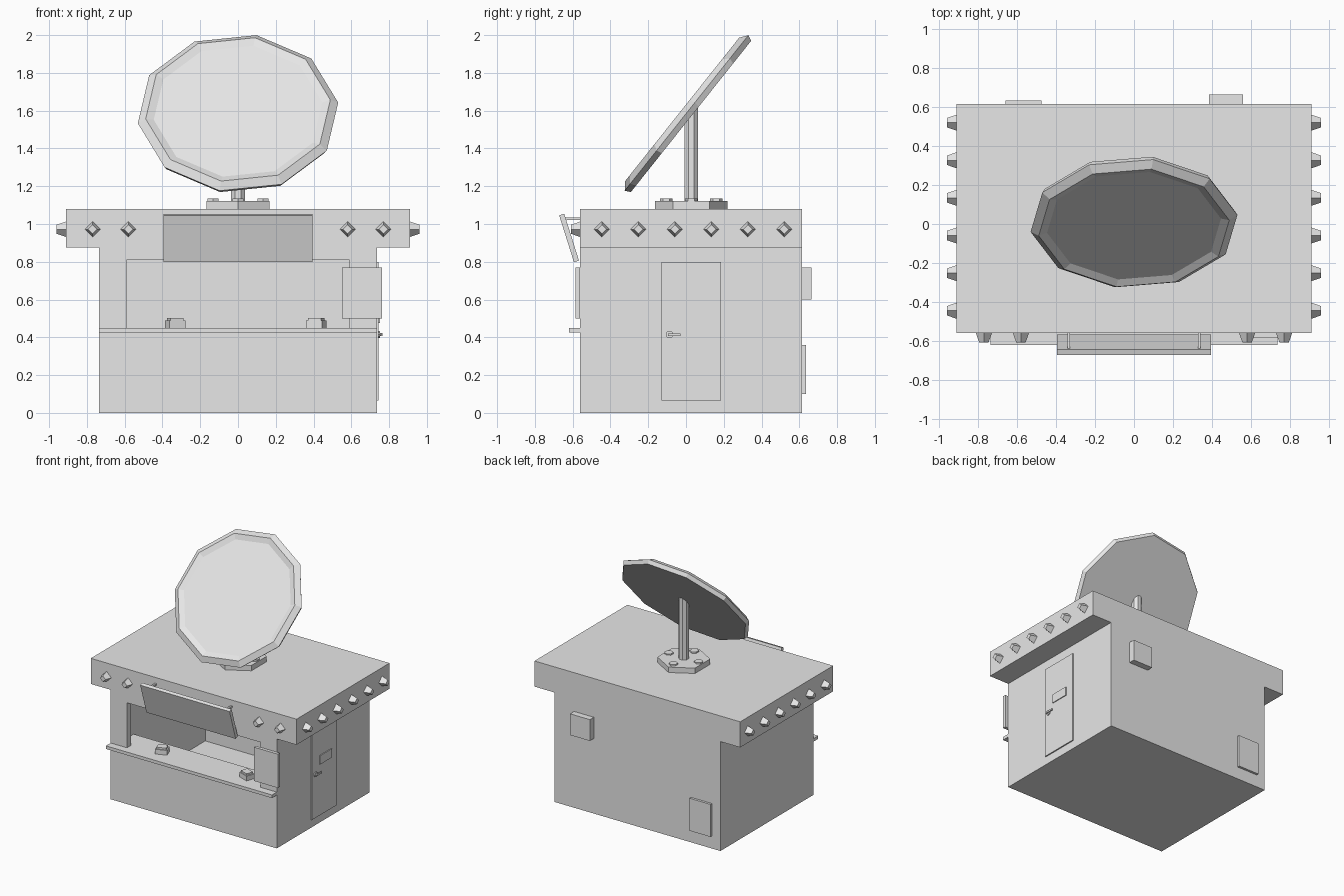
import bpy, bmesh, math
from mathutils import Matrix, Vector

old = bpy.data.objects.get("Cube")
if old:
    bpy.data.objects.remove(old, do_unlink=True)

grey = bpy.data.materials.new("plain_grey")
grey.use_nodes = True
colour = (0.8, 0.8, 0.8, 1)
grey.diffuse_color = colour
for node in grey.node_tree.nodes:
    if node.type == 'BSDF_PRINCIPLED':
        node.inputs["Base Color"].default_value = colour


def finish(name, bm):
    bmesh.ops.recalc_face_normals(bm, faces=bm.faces)
    mesh = bpy.data.meshes.new(name)
    bm.to_mesh(mesh)
    bm.free()
    mesh.materials.append(grey)
    obj = bpy.data.objects.new(name, mesh)
    bpy.context.scene.collection.objects.link(obj)
    return obj


def box(name, x, y, z):
    """Box from (min, max) ranges."""
    bm = bmesh.new()
    bmesh.ops.create_cube(bm, size=1)
    for v in bm.verts:
        v.co = [r[0] if c < 0 else r[1] for c, r in zip(v.co, (x, y, z))]
    return finish(name, bm)


def prism(name, base, direction, sides, r1, r2, length, turn=0):
    """Tapered prism growing from base along direction."""
    bm = bmesh.new()
    spin = Matrix.Rotation(math.radians(turn), 4, 'Z')
    bmesh.ops.create_cone(bm, cap_ends=True, segments=sides, radius1=r1,
                          radius2=r2, depth=length,
                          matrix=Matrix.Translation((0, 0, length / 2)) @ spin)
    aim = Vector((0, 0, 1)).rotation_difference(Vector(direction)).to_matrix().to_4x4()
    bm.transform(Matrix.Translation(base) @ aim)
    return finish(name, bm)


# Hollow cabin with a serving window
FRONT, BACK, SIDE = -0.56, 0.615, 0.735
cabin = box("cabin", (-SIDE, SIDE), (FRONT, BACK), (0, 0.875))
room = box("room_cutter", (-0.685, 0.685), (FRONT + 0.05, BACK - 0.05), (0.05, 0.84))
window = box("window_cutter", (-0.59, 0.59), (FRONT - 0.1, FRONT + 0.1), (0.43, 0.81))
for cutter in (room, window):
    cut = cabin.modifiers.new("cut", 'BOOLEAN')
    cut.operation = 'DIFFERENCE'
    cut.solver = 'EXACT'
    cut.object = cutter
bpy.context.view_layer.update()
graph = bpy.context.evaluated_depsgraph_get()
hollow = bpy.data.meshes.new_from_object(cabin.evaluated_get(graph))
cabin.modifiers.clear()
cabin.data = hollow
for cutter in (room, window):
    bpy.data.objects.remove(cutter, do_unlink=True)

box("roof", (-0.91, 0.91), (FRONT, BACK), (0.875, 1.08))

# Counter with two small dispensers
box("counter_ledge", (-SIDE, SIDE), (-0.62, FRONT), (0.425, 0.45))
box("counter_inner", (-0.69, 0.69), (FRONT, -0.34), (0.425, 0.45))
for name, x, turn in (("right", -0.333, 20), ("left", 0.415, -20)):
    for part, w, z in (("dispenser", 0.045, (0.45, 0.488)), ("dispenser_lid", 0.036, (0.488, 0.502))):
        item = box(f"{name}_{part}", (-w, w), (-w * 0.8, w * 0.8), z)
        item.location = (x, -0.48, 0)
        item.rotation_euler.z = math.radians(turn)

# Tilted awning and its stays
awning = box("awning", (-0.395, 0.395), (-0.014, 0.014), (-0.13, 0.13))
awning.location = (0, -0.619, 0.926)
awning.rotation_euler.x = math.radians(17.5)
for name, x in (("right", -0.335), ("left", 0.335)):
    box(f"{name}_awning_stay", (x - 0.007, x + 0.007), (-0.64, FRONT), (1.02, 1.034))

# Marquee lamps around the roof edge
for x in (-0.77, -0.58, 0.58, 0.77):
    prism("front_lamp", (x, FRONT, 0.972), (0, -1, 0), 4, 0.041, 0.024, 0.048)
for s in (-1, 1):
    for i in range(6):
        prism("side_lamp", (s * 0.91, -0.445 + i * 0.193, 0.972), (s, 0, 0),
              4, 0.041, 0.024, 0.05)

# Menu board and back wall boxes
box("menu_board", (0.55, 0.763), (-0.585, FRONT), (0.5, 0.77))
box("meter_box", (0.385, 0.56), (BACK, 0.665), (0.6, 0.77))
box("vent_panel", (-0.66, -0.475), (BACK, 0.634), (0.1, 0.36))

# Side door
box("door", (SIDE, 0.745), (-0.13, 0.185), (0.065, 0.8))
box("door_plate", (0.745, 0.752), (-0.035, 0.115), (0.475, 0.545))
prism("handle_rose", (0.745, -0.087, 0.415), (1, 0, 0), 10, 0.02, 0.02, 0.008)
prism("handle_stem", (0.75, -0.087, 0.415), (1, 0, 0), 8, 0.009, 0.009, 0.014)
box("handle_lever", (0.757, 0.765), (-0.094, -0.03), (0.408, 0.421))

# Dish mount: hexagonal foot, bolts, mast with slanted top
MAST_Y = 0.028
prism("mount_foot", (0, MAST_Y, 1.08), (0, 0, 1), 6, 0.192, 0.192, 0.043)
for dx, dy in ((1, 0), (-1, 0), (0, 1), (0, -1)):
    prism("mount_bolt", (dx * 0.132, MAST_Y + dy * 0.132, 1.12), (0, 0, 1),
          6, 0.033, 0.033, 0.014)
mast = prism("mast", (0, MAST_Y, 1.1), (0, 0, 1), 8, 0.039, 0.039, 0.49, 22.5)
for v in mast.data.vertices:
    if v.co.z > 1.4:
        v.co.z += (v.co.y - MAST_Y) * 1.26

# Ten sided dish lathed from (radius, height) rings
bm = bmesh.new()
rings = []
for r, h in ((0.52, -0.03), (0.535, 0), (0.493, 0.03), (0.45, 0.015)):
    rings.append([bm.verts.new((r * math.cos(a), r * math.sin(a), h))
                  for a in (math.radians(7.5 + 36 * i) for i in range(10))])
for lower, upper in zip(rings, rings[1:]):
    for i in range(10):
        j = (i + 1) % 10
        bm.faces.new((lower[i], lower[j], upper[j], upper[i]))
bm.faces.new(rings[0])
bm.faces.new(rings[-1])
dish = finish("dish", bm)
dish.location = (0, 0.003, 1.588)
dish.rotation_euler.x = math.radians(51.5)
